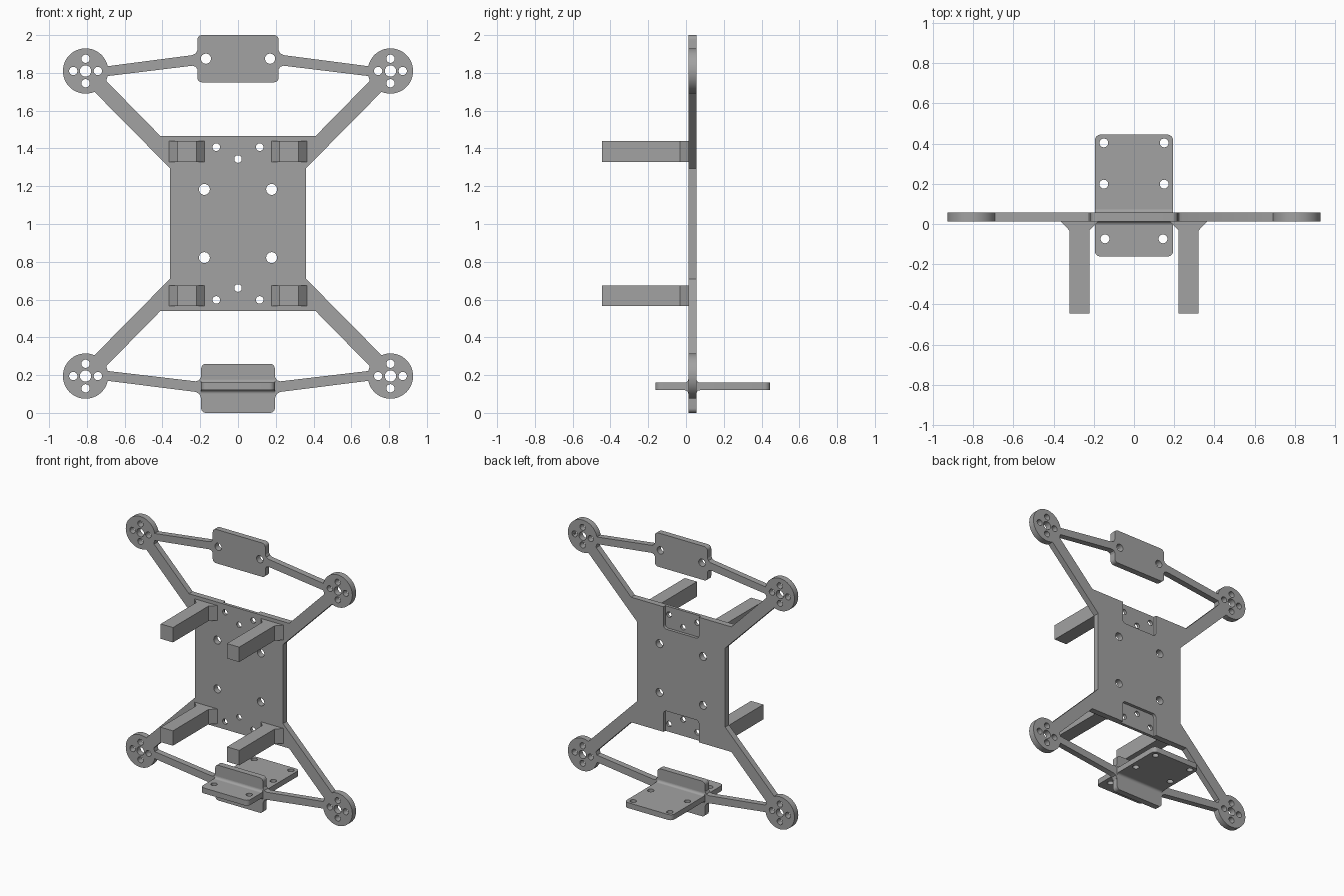
import bpy
import bmesh
from math import cos, sin, pi, radians

cube = bpy.data.objects.get("Cube")
if cube:
    bpy.data.objects.remove(cube, do_unlink=True)

gray = bpy.data.materials.new("plain gray")
gray.use_nodes = True
gray.diffuse_color = (0.36, 0.36, 0.36, 1)
gray.node_tree.nodes["Principled BSDF"].inputs["Base Color"].default_value = gray.diffuse_color

BACK, FRONT = 0.056, 0.012   # sheet thickness limits in y
MID = 1.0025                 # height of the frame's mirror line
parts = []

AXES = {
    "xz": lambda a, b, t: (a, t, b),
    "xy": lambda a, b, t: (a, b, t),
    "yz": lambda a, b, t: (t, a, b),
}


def prism(name, points, lo, hi, plane="xz", keep=True):
    """Extrude a flat outline between two depths."""
    place = AXES[plane]
    bm = bmesh.new()
    low = [bm.verts.new(place(a, b, lo)) for a, b in points]
    high = [bm.verts.new(place(a, b, hi)) for a, b in points]
    bm.faces.new(low)
    bm.faces.new(high[::-1])
    n = len(points)
    for i in range(n):
        j = (i + 1) % n
        bm.faces.new((low[i], high[i], high[j], low[j]))
    bmesh.ops.recalc_face_normals(bm, faces=bm.faces)
    mesh = bpy.data.meshes.new(name)
    bm.to_mesh(mesh)
    bm.free()
    mesh.materials.append(gray)
    obj = bpy.data.objects.new(name, mesh)
    bpy.context.collection.objects.link(obj)
    if keep:
        parts.append(obj)
    return obj


def circle(a, b, r, n=24):
    return [(a + r * cos(2 * pi * i / n), b + r * sin(2 * pi * i / n)) for i in range(n)]


def rounded(a0, a1, b0, b1, r, n=6):
    """Rectangle outline with round corners."""
    pts = []
    corners = [(a1 - r, b1 - r), (a0 + r, b1 - r), (a0 + r, b0 + r), (a1 - r, b0 + r)]
    for k, (a, b) in enumerate(corners):
        for i in range(n + 1):
            t = (k + i / n) * pi / 2
            pts.append((a + r * cos(t), b + r * sin(t)))
    return pts


def cut(obj, points, lo, hi, plane="xz"):
    """Cut an outline out of a part."""
    cutter = prism("cutter", points, lo, hi, plane, keep=False)
    cutter.hide_render = True
    mod = obj.modifiers.new("cut", "BOOLEAN")
    mod.operation = "DIFFERENCE"
    mod.solver = "EXACT"
    mod.object = cutter
    bpy.context.view_layer.objects.active = obj
    bpy.ops.object.modifier_apply(modifier=mod.name)
    bpy.data.objects.remove(cutter, do_unlink=True)


def drill(obj, centres, r, plane="xz"):
    for a, b in centres:
        cut(obj, circle(a, b, r), -1, 1, plane)


def flip(points, sx, sz):
    """Mirror an outline left-right and top-bottom."""
    return [(sx * x, MID + sz * (z - MID)) for x, z in points]


SIDES = [(1, 1, "upper_left"), (-1, 1, "upper_right"), (1, -1, "lower_left"), (-1, -1, "lower_right")]

# Main plate with its four diagonal arms
quarter = [(0.36, 1.295), (0.775, 1.715), (0.70, 1.785), (0.695, 1.755), (0.41, 1.465)]
outline = (quarter + flip(quarter, -1, 1)[::-1]
           + flip(quarter, -1, -1) + flip(quarter, 1, -1)[::-1])
body = prism("main_plate", outline, FRONT, BACK)
for sz in (1, -1):
    # Shallow pocket in the back, open at the plate's edge
    pocket = flip(rounded(-0.145, 0.145, 1.305, 1.60, 0.025), 1, sz)
    cut(body, pocket, 0.034, 0.2)
    drill(body, flip([(-0.115, 1.407), (0.115, 1.407), (0, 1.344)], 1, sz), 0.02)
    drill(body, flip([(-0.178, 1.183), (0.178, 1.183)], 1, sz), 0.029)

for sx, sz, side in SIDES:
    # Round motor mount
    cx, cz = flip([(0.807, 1.81)], sx, sz)[0]
    mount = prism("motor_mount_" + side, circle(cx, cz, 0.12, 48), FRONT, BACK)
    drill(mount, [(cx, cz)], 0.03)
    drill(mount, [(cx + 0.065, cz), (cx - 0.065, cz), (cx, cz + 0.065), (cx, cz - 0.065)], 0.022)

    # Thin brace, flared where it meets the end plate
    e = 0.213 if sz > 0 else 0.196
    brace = [(0.70, 1.782), (0.70, 1.834), (e + 0.028, 1.894), (e + 0.01, 1.904),
             (e, 1.925), (e - 0.015, 1.925), (e - 0.015, 1.815), (e, 1.815),
             (e + 0.01, 1.832), (e + 0.028, 1.838)]
    prism("brace_" + side, flip(brace, sx, sz), FRONT, BACK)

    # Post with a flared foot
    foot = [(0.178, FRONT), (0.221, -0.032), (0.221, -0.4445),
            (0.321, -0.4445), (0.321, -0.032), (0.364, FRONT)]
    z0, z1 = sorted((MID + sz * 0.327, MID + sz * 0.437))
    prism("post_" + side, [(sx * x, y) for x, y in foot], z0, z1, "xy")

# Top plate
top = prism("top_plate", rounded(-0.215, 0.215, 1.75, 2.0, 0.025), FRONT, BACK)
drill(top, [(-0.17, 1.875), (0.17, 1.875)], 0.027)

# Bottom plate and the shelf crossing it
HALF = 0.195
prism("bottom_plate", rounded(-HALF, HALF, 0, 0.26, 0.025), FRONT, BACK)
shelf = prism("shelf", rounded(-HALF, HALF, -0.162, 0.4445, 0.03), 0.12, 0.16, "xy")
drill(shelf, [(s * 0.15, y) for s in (1, -1) for y in (0.403, 0.198)], 0.022, "xy")
drill(shelf, [(s * 0.144, -0.074) for s in (1, -1)], 0.022, "xy")

# Fillets between shelf and bottom plate
R = 0.018
for y, sy in ((BACK, 1), (FRONT, -1)):
    for z, sz in ((0.16, 1), (0.12, -1)):
        arc = [(y + sy * R * (1 - sin(t * pi / 12)), z + sz * R * (1 - cos(t * pi / 12)))
               for t in range(7)]
        prism("shelf_fillet", [(y, z)] + arc, -HALF, HALF, "yz")

# Smooth the round walls and keep the edges sharp
bpy.ops.object.select_all(action="DESELECT")
for obj in parts:
    obj.select_set(True)
bpy.context.view_layer.objects.active = body
bpy.ops.object.shade_smooth_by_angle(angle=radians(30))
